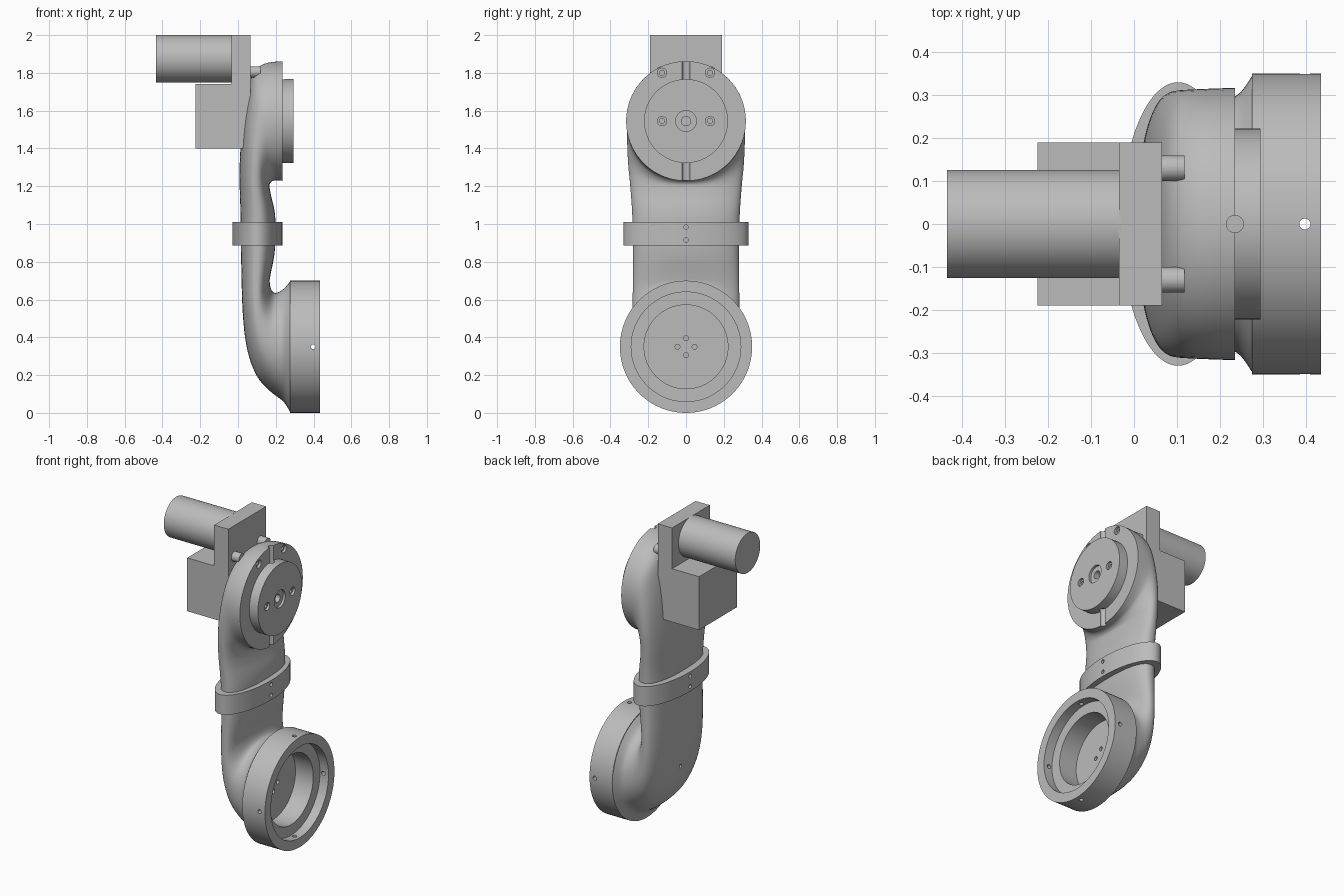
import bpy, bmesh, math
from mathutils import Matrix, Vector

old = bpy.data.objects.get("Cube")
if old:
    bpy.data.objects.remove(old, do_unlink=True)

grey = bpy.data.materials.new("machined grey")
grey.use_nodes = True
grey.diffuse_color = (0.5, 0.5, 0.5, 1)
grey.node_tree.nodes["Principled BSDF"].inputs["Base Color"].default_value = grey.diffuse_color

TURN = {"X": Matrix.Rotation(math.pi / 2, 4, "Y"),
        "Y": Matrix.Rotation(math.pi / 2, 4, "X"),
        "Z": Matrix.Identity(4)}
parts = []


def make(name, bm):
    bmesh.ops.recalc_face_normals(bm, faces=bm.faces)
    mesh = bpy.data.meshes.new(name)
    bm.to_mesh(mesh)
    bm.free()
    mesh.materials.append(grey)
    ob = bpy.data.objects.new(name, mesh)
    bpy.context.collection.objects.link(ob)
    parts.append(ob)
    return ob


def rod(name, axis, radius, length, centre, scale=(1, 1, 1), sides=64):
    bm = bmesh.new()
    place = Matrix.Translation(centre) @ Matrix.Diagonal((*scale, 1)) @ TURN[axis]
    bmesh.ops.create_cone(bm, cap_ends=True, segments=sides, radius1=radius,
                          radius2=radius, depth=length, matrix=place)
    return make(name, bm)


def xrod(name, radius, x0, x1, y, z, sides=64):
    return rod(name, "X", radius, x1 - x0, ((x0 + x1) / 2, y, z), sides=sides)


def box(name, low, high):
    low, high = Vector(low), Vector(high)
    bm = bmesh.new()
    place = Matrix.Translation((low + high) / 2) @ Matrix.Diagonal((*(high - low), 1))
    bmesh.ops.create_cube(bm, size=1, matrix=place)
    return make(name, bm)


def cut(target, cutter):
    mod = target.modifiers.new("cut", "BOOLEAN")
    mod.operation, mod.solver, mod.object = "DIFFERENCE", "EXACT", cutter
    bpy.context.view_layer.update()
    deps = bpy.context.evaluated_depsgraph_get()
    mesh = bpy.data.meshes.new_from_object(target.evaluated_get(deps))
    target.modifiers.clear()
    target.data = mesh
    parts.remove(cutter)
    bpy.data.objects.remove(cutter, do_unlink=True)


def drill(target, radius, x0, x1, y, z, sides=24):
    cut(target, xrod("drill", radius, x0, x1, y, z, sides))


def counterbore(target, face, y, z):
    drill(target, 0.025, face - 0.015, face + 0.05, y, z)
    drill(target, 0.014, face - 0.045, face + 0.05, y, z)


def spline(a, b, c, d, t):
    return 0.5 * (2 * b + (c - a) * t + (2 * a - 5 * b + 4 * c - d) * t * t
                  + (3 * b - a - 3 * c + d) * t ** 3)


def loft(name, keys, steps=5, sides=72):
    """Skin rings given as outer x, z, inner x, z and half width."""
    rings = []
    last = len(keys) - 1
    for i in range(last):
        four = [keys[max(0, min(last, i + k))] for k in (-1, 0, 1, 2)]
        rings += [[spline(*v, s / steps) for v in zip(*four)] for s in range(steps)]
    rings.append(keys[-1])
    bm = bmesh.new()
    loops = []
    for n, (ox, oz, ix, iz, width) in enumerate(rings):
        power = 2 / (2 + 0.35 * math.sin(math.pi * n / (len(rings) - 1)))
        loop = []
        for k in range(sides):
            a = math.tau * k / sides
            c, s = math.cos(a), math.sin(a)
            u = math.copysign(abs(c) ** power, c)
            v = math.copysign(abs(s) ** power, s)
            loop.append(bm.verts.new(((ox + ix) / 2 + u * (ox - ix) / 2, v * width,
                                      (oz + iz) / 2 + u * (oz - iz) / 2)))
        loops.append(loop)
    for p, q in zip(loops, loops[1:]):
        for k in range(sides):
            j = (k + 1) % sides
            bm.faces.new((p[k], p[j], q[j], q[k]))
    bm.faces.new(loops[0])
    bm.faces.new(loops[-1])
    return make(name, bm)


LOW, HIGH = 0.35, 1.545   # heights of the two joint axes
FACE, DISC, RIM = 0.235, 0.295, 0.435

# Curved arm shell, from the lower joint up to the upper joint
arm = loft("arm_shell", [
    (0.277, 0.003, 0.277, 0.697, 0.348),
    (0.24, 0.06, 0.24, 0.655, 0.3),
    (0.17, 0.115, 0.2, 0.635, 0.288),
    (0.1, 0.195, 0.178, 0.65, 0.285),
    (0.05, 0.33, 0.168, 0.69, 0.283),
    (0.025, 0.53, 0.172, 0.73, 0.282),
    (0.016, 0.85, 0.195, 0.86, 0.28),
    (0.014, 1.04, 0.197, 1.04, 0.284),
    (0.008, 1.25, 0.175, 1.15, 0.295),
    (0.015, 1.43, 0.167, 1.2, 0.306),
    (0.035, 1.62, 0.173, 1.22, 0.311),
    (0.075, 1.79, 0.19, 1.23, 0.313),
    (0.14, 1.848, 0.21, 1.23, 0.315),
    (FACE, 1.862, FACE, 1.228, 0.317)])
drill(arm, 0.222, 0.25, 0.4, 0, LOW, 64)
for y, z in ((0.045, 0), (-0.045, 0), (0, 0.045), (0, -0.045)):
    drill(arm, 0.013, 0.21, 0.3, y, LOW + z, 16)
drill(arm, 0.012, -0.1, 0.08, 0, 0.39, 16)
for side in (-1, 1):
    counterbore(arm, FACE, side * 0.127, 1.8)

# Lower joint: stepped open cup with radial screw holes
cup = xrod("lower_joint_cup", 0.35, 0.275, RIM, 0, LOW, 96)
drill(cup, 0.222, 0.2, 0.6, 0, LOW, 64)
drill(cup, 0.29, 0.375, 0.6, 0, LOW, 96)
for axis in "YZ":
    cut(cup, rod("drill", axis, 0.013, 0.9, (0.398, 0, LOW), sides=16))

# Upper joint: output disc with socket and screw holes
disc = xrod("upper_joint_disc", 0.222, 0.22, DISC, 0, HIGH, 80)
drill(disc, 0.055, DISC - 0.015, 0.4, 0, HIGH, 32)
drill(disc, 0.025, DISC - 0.05, 0.4, 0, HIGH)
for side in (-1, 1):
    counterbore(disc, DISC, side * 0.127, HIGH)

# Round radial grooves where the disc meets the arm
for target in (arm, disc):
    for side in (-1, 1):
        cut(target, rod("drill", "Z", 0.02, 0.2, (FACE, 0, HIGH + side * 0.3), sides=24))

# Clamp band around the middle, screwed from both sides
band = rod("clamp_band", "Z", 1, 0.125, (0.1025, 0, 0.9475), (0.1325, 0.33, 1), 96)
for z in (0.915, 0.983):
    drill(band, 0.012, 0.2, 0.3, 0, z, 16)
    drill(band, 0.012, -0.1, 0, 0, z, 16)

# Drive unit: mounting plate, gearbox, motor and standoffs
box("mounting_plate", (-0.035, -0.19, 1.4), (0.065, 0.19, 2))
box("gearbox", (-0.225, -0.19, 1.4), (-0.035, 0.19, 1.74))
xrod("motor", 0.126, -0.435, -0.03, 0, 1.875)
for label, side in (("left", 1), ("right", -1)):
    xrod("standoff_" + label, 0.03, 0.06, 0.118, side * 0.13, 1.805, 24)

# Smooth curved surfaces while keeping edges sharp
bpy.ops.object.select_all(action="DESELECT")
for ob in parts:
    ob.select_set(True)
bpy.context.view_layer.objects.active = arm
bpy.ops.object.shade_smooth_by_angle(angle=math.radians(30))
